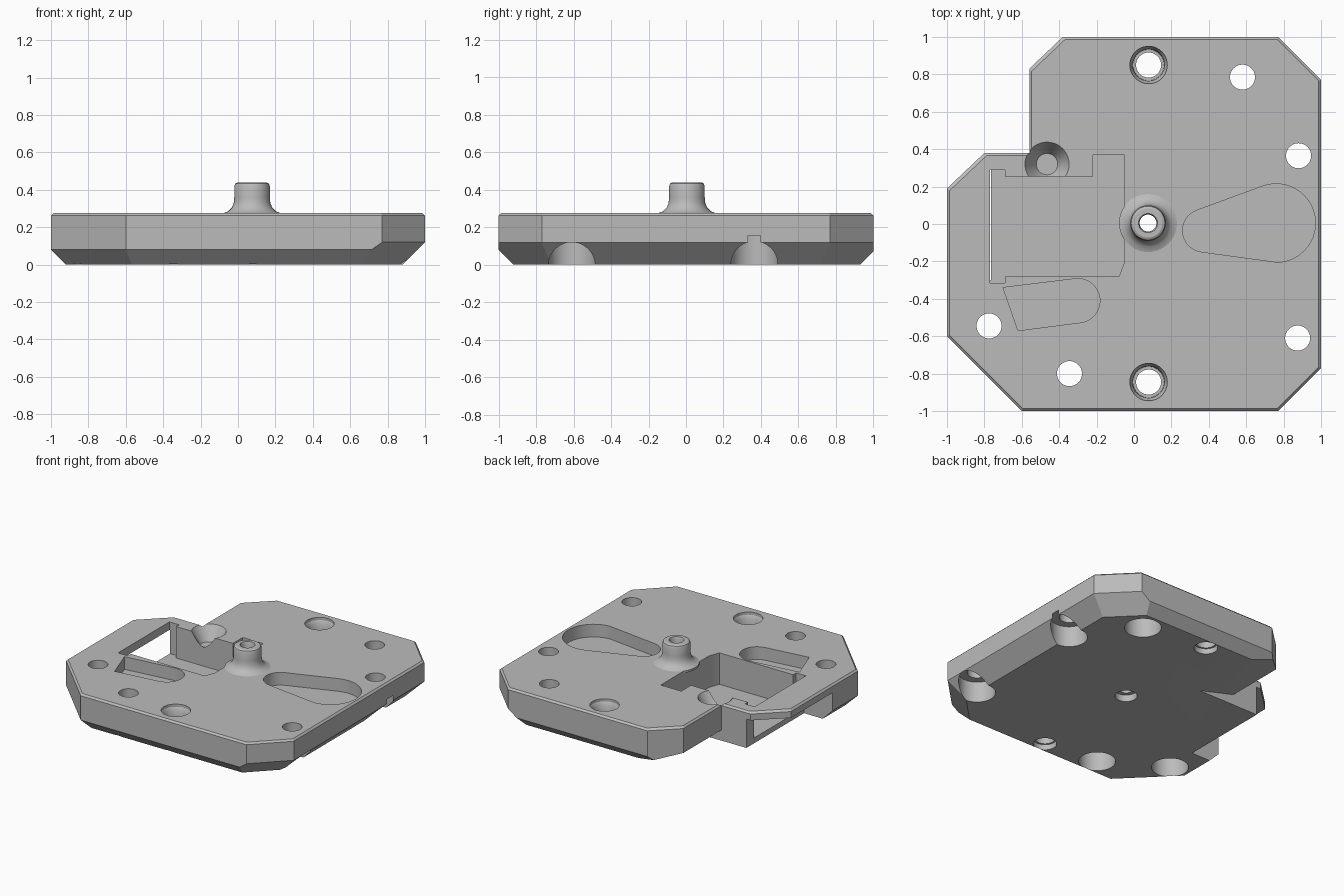
import bpy, bmesh, math
from mathutils import Vector

old = bpy.data.objects.get("Cube")
if old:
    bpy.data.objects.remove(old, do_unlink=True)

TOP = 0.275
BEVEL = 0.013

grey = bpy.data.materials.new("plain_grey")
grey.use_nodes = True
grey.diffuse_color = (0.5, 0.5, 0.5, 1)
grey.node_tree.nodes["Principled BSDF"].inputs["Base Color"].default_value = (0.5, 0.5, 0.5, 1)


def make(name, bm):
    bmesh.ops.recalc_face_normals(bm, faces=bm.faces)
    mesh = bpy.data.meshes.new(name)
    bm.to_mesh(mesh)
    bm.free()
    mesh.materials.append(grey)
    obj = bpy.data.objects.new(name, mesh)
    bpy.context.collection.objects.link(obj)
    return obj


def loft(rings):
    """Closed solid through rings of equal point count."""
    bm = bmesh.new()
    loops = [[bm.verts.new(p) for p in ring] for ring in rings]
    n = len(loops[0])
    for a, b in zip(loops, loops[1:]):
        for i in range(n):
            j = (i + 1) % n
            bm.faces.new((a[i], a[j], b[j], b[i]))
    bm.faces.new(loops[0])
    bm.faces.new(loops[-1])
    return bm


def prism(points, z0, z1):
    return loft([[(x, y, z) for x, y in points] for z in (z0, z1)])


def arc(cx, cy, r, start, end, steps=16):
    angles = [math.radians(start + (end - start) * i / steps) for i in range(steps + 1)]
    return [(cx + r * math.cos(a), cy + r * math.sin(a)) for a in angles]


def turned(x, y, profile, n=40):
    """Solid of revolution from (radius, height) pairs."""
    return loft([[(*p, z) for p in arc(x, y, r, 0, 360, n)[:-1]] for r, z in profile])


def select_only(obj):
    bpy.ops.object.select_all(action='DESELECT')
    obj.select_set(True)
    bpy.context.view_layer.objects.active = obj


def cut(target, bm):
    cutter = make("cutter", bm)
    cutter.hide_render = True
    mod = target.modifiers.new("cut", 'BOOLEAN')
    mod.operation = 'DIFFERENCE'
    mod.solver = 'EXACT'
    mod.object = cutter
    select_only(target)
    bpy.ops.object.modifier_apply(modifier=mod.name)
    bpy.data.objects.remove(cutter, do_unlink=True)


# Plate: outline corners, each with the chamfer height of the edge that follows
outline = [(-0.6, -1, 0.08), (0.77, -1, 0.12), (1, -0.77, 0.12), (1, 0.77, 0.12),
           (0.77, 1, 0.07), (-1, 1, 0.08), (-1, -0.6, 0.08)]
bm = prism([p[:2] for p in outline], 0, TOP)
for i, (x, y, low) in enumerate(outline):
    nx, ny, _ = outline[(i + 1) % len(outline)]
    out = Vector((ny - y, x - nx, 0)).normalized()
    for z, tilt in ((low, -1), (TOP - BEVEL, 1)):
        res = bmesh.ops.bisect_plane(bm, geom=bm.verts[:] + bm.edges[:] + bm.faces[:],
                                     plane_co=(x, y, z), plane_no=out + Vector((0, 0, tilt)),
                                     clear_outer=True)
        edges = [e for e in res["geom_cut"] if isinstance(e, bmesh.types.BMEdge)]
        bmesh.ops.contextual_create(bm, geom=edges)
plate = make("base_plate", bm)

# Back corner notch, flared at the top to continue the edge bevel
notch = [(-0.16, 1.21), (-0.56, 0.83), (-0.56, 0.38), (-0.8, 0.38), (-1.2, 0), (-1.4, 1.21)]
cut(plate, loft([[(x + d, y - d, z) for x, y in notch]
                 for z, d in ((-0.1, 0), (TOP - BEVEL, 0), (TOP + 0.02, BEVEL + 0.02))]))

# Shallow slope under the notch side
slope = [(-0.7, 0.117), (-0.26, 0), (-0.23, -0.1), (-0.7, -0.1)]
cut(plate, loft([[(x, y, z) for x, z in slope] for y in (0.381, 1.2)]))

# Open side below the thin left skin
cut(plate, prism([(-1.2, -0.3), (-0.765, -0.3), (-0.765, 0.6), (-1.2, 0.6)], -0.1, 0.215))

# Main pocket
pocket = [(-0.77, 0.29), (-0.69, 0.29), (-0.69, 0.255), (-0.22, 0.255), (-0.22, 0.37),
          (-0.05, 0.37), (-0.05, -0.2), (-0.08, -0.28), (-0.69, -0.28), (-0.69, -0.315),
          (-0.77, -0.315)]
cut(plate, prism(pocket, 0.04, 0.4))

# Conical dish beside the pocket
cut(plate, turned(-0.465, 0.32, [(0.057, 0.17), (0.118, TOP), (0.13, 0.3)]))

# Teardrop slot and short rounded slot
cut(plate, prism(arc(0.76, 0.005, 0.21, -87, 110, 24) + arc(0.375, -0.035, 0.115, 110, 263), 0.18, 0.4))
cut(plate, prism([(-0.7, -0.34), (-0.62, -0.57)] + arc(-0.3, -0.41, 0.118, -83, 97), 0.18, 0.4))

# Screw holes with wide recesses below
for x, y in ((0.58, 0.785), (0.88, 0.365), (0.875, -0.61), (-0.345, -0.8), (-0.775, -0.545)):
    cut(plate, turned(x, y, [(0.125, -0.1), (0.125, 0.155), (0.067, 0.155), (0.067, 0.4)]))

# Stepped holes at front and back
for y in (0.85, -0.845):
    cut(plate, turned(0.078, y, [(0.08, -0.1), (0.08, 0.04), (0.067, 0.04), (0.067, 0.17),
                                 (0.083, 0.17), (0.085, 0.23), (0.1, 0.255), (0.1, 0.4)]))

# Centre bore with a recess below
cut(plate, turned(0.075, 0.005, [(0.075, -0.1), (0.075, 0.05), (0.045, 0.05), (0.045, 0.4)]))

# Centre post with a flared foot
post = make("centre_post", turned(0.075, 0.005, [
    (0.155, 0.26), (0.155, TOP), (0.128, 0.285), (0.108, 0.305), (0.098, 0.33), (0.095, 0.36),
    (0.095, 0.42), (0.09, 0.433), (0.078, 0.44)]))
cut(post, turned(0.075, 0.005, [(0.045, 0.2), (0.045, 0.425), (0.055, 0.45)]))

for obj in (plate, post):
    select_only(obj)
    bpy.ops.object.shade_smooth_by_angle(angle=math.radians(30))
